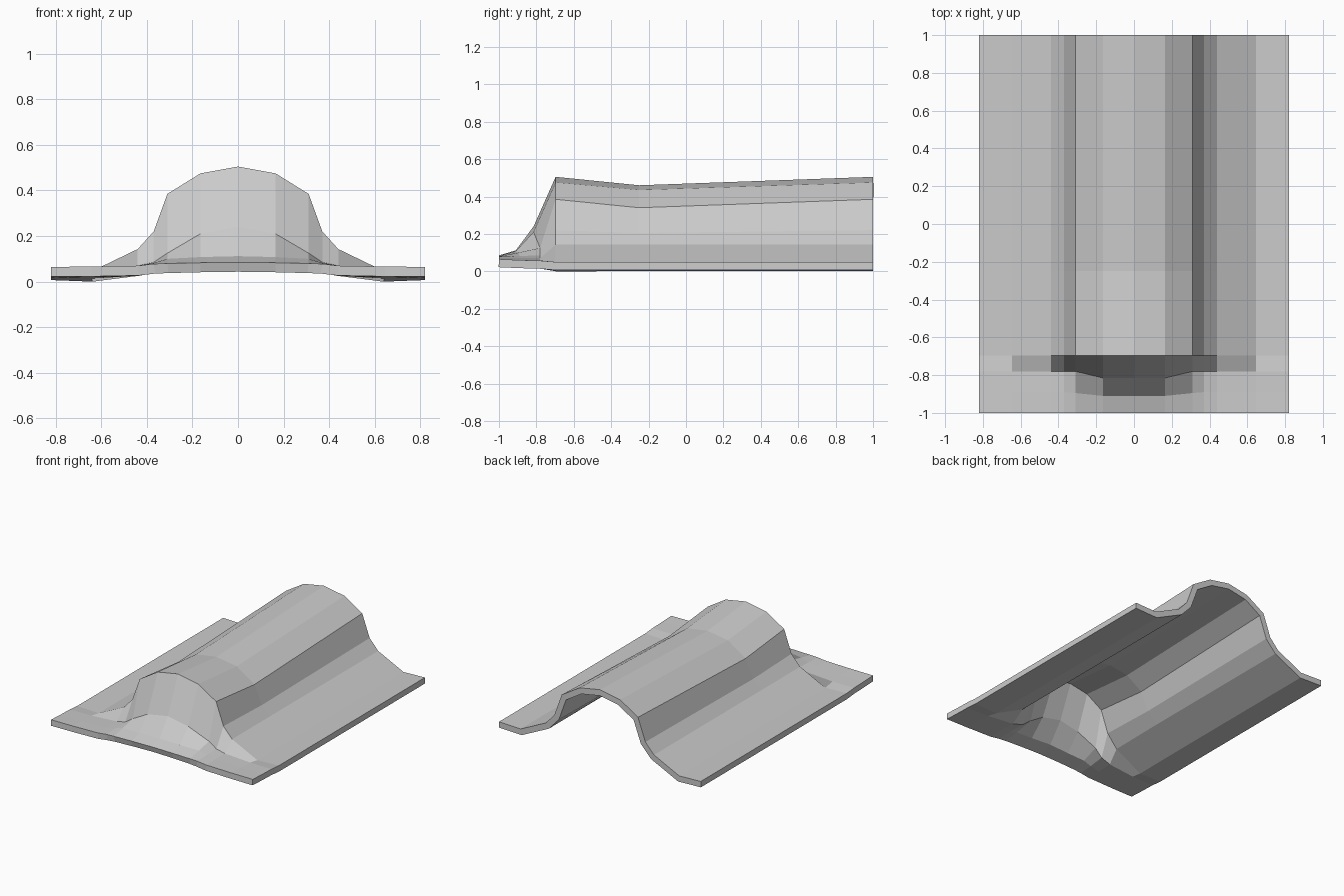
import bpy

if "Cube" in bpy.data.objects:
    bpy.data.objects.remove(bpy.data.objects["Cube"])

# Half cross-section stations, from the ridge line out to the flange edge
xs = [0, .165, .31, .37, .44, .645, .82]
full = [.505, .475, .385, .22, .143, .044, .05]
sag = [.46, .435, .34, .205, .143, .044, .05]

# Rows from front lip to open back: (y per station, z per station)
rows = [
    ([-1] * 7, [.085, .083, .08, .078, .07, .066, .065]),
    ([-.91, -.91, -.895, -.89, -.89, -.89, -.89], [.112, .108, .10, .082, .07, .062, .06]),
    ([-.815, -.815, -.78, -.78, -.78, -.78, -.78], [.24, .21, .125, .085, .07, .058, .057]),
    ([-.697] * 7, full),
    ([-.25] * 7, sag),
    ([1] * 7, full),
]

n = len(xs)
verts = [(x, y, z) for ys, zs in rows for x, y, z in zip(xs, ys, zs)]
faces = [(r * n + c, r * n + c + 1, (r + 1) * n + c + 1, (r + 1) * n + c)
         for r in range(len(rows) - 1) for c in range(n - 1)]

# Ridge tile: half sheet, mirrored and given thickness downwards
mesh = bpy.data.meshes.new("ridge_tile")
mesh.from_pydata(verts, [], faces)
tile = bpy.data.objects.new("ridge_tile", mesh)
bpy.context.collection.objects.link(tile)

mirror = tile.modifiers.new("mirror", 'MIRROR')
mirror.use_axis[0] = True
mirror.use_clip = True

shell = tile.modifiers.new("thickness", 'SOLIDIFY')
shell.thickness = .043
shell.offset = -1
shell.use_even_offset = True
